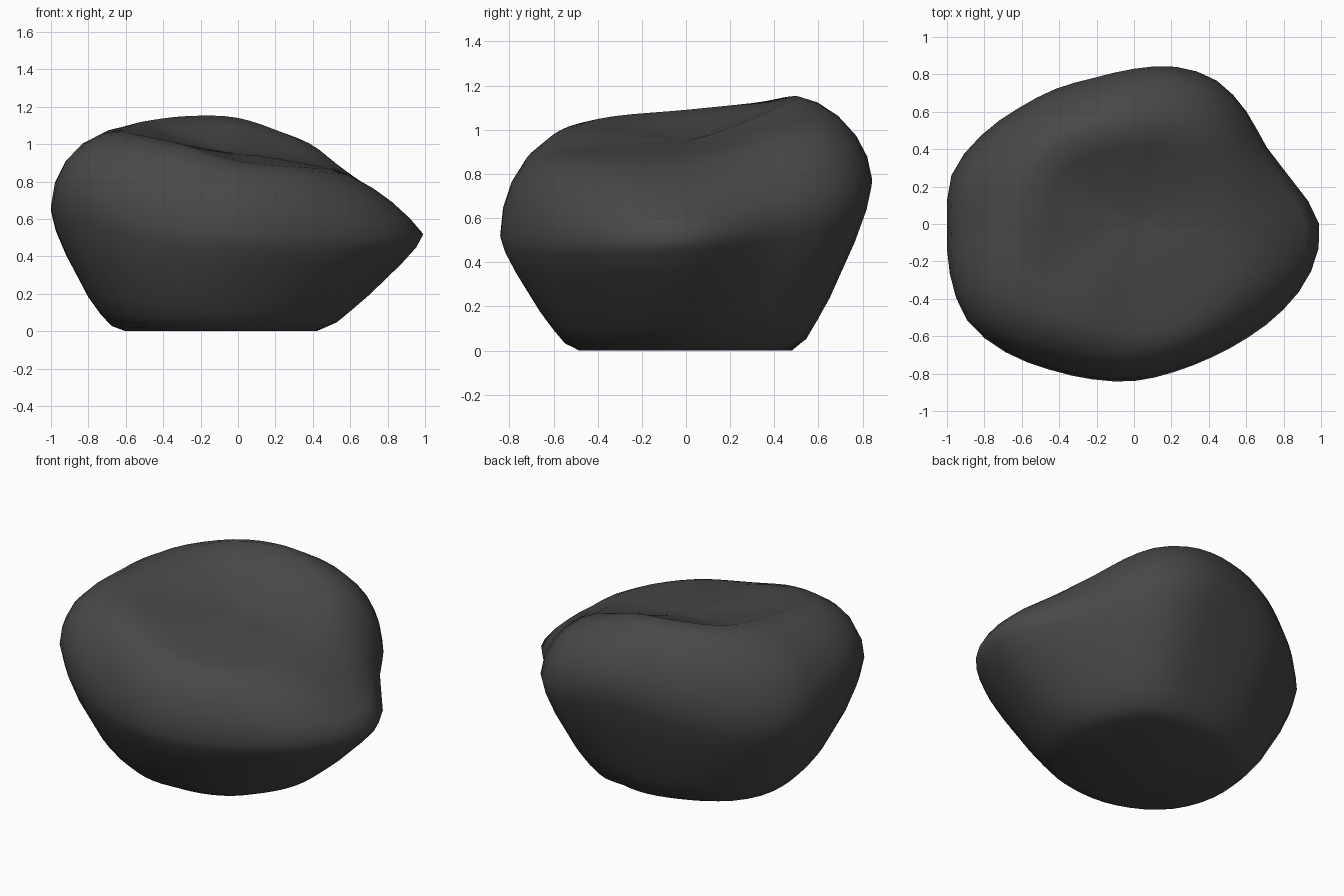
import bpy, bmesh, math

cube = bpy.data.objects.get("Cube")
if cube:
    bpy.data.objects.remove(cube, do_unlink=True)

SEGMENTS = 48

# Control values, evenly spaced counter-clockwise starting from +x
girth = [.99, .88, .82, .85, .885, .87, .83, .81, .835, .875, .945, 1.01,
         1.0, 1.02, 1.03, .97, .90, .86, .84, .82, .825, .86, .92, .98]
girth_z = [.52, .59, .68, .79, .72, .63, .65, .71, .57, .51, .5, .5]
foot = [.42, .44, .47, .48, .5, .57, .6, .57, .52, .48, .46, .43]
rim = [.49, .5, .53, .51, .54, .59, .58, .67, .6, .58, .58, .53]
rim_z = [.88, .94, 1.05, 1.14, 1.15, 1.12, 1.09, 1.06, 1.0, .91, .88, .87]
shoulder = [.35, .7, 1, .85, .9, .9, .95, 1.05, 1, 1, .95, .8]
belly = [.95, 1.1, 1.2, 1.05, 1.15, 1.25, 1.25, 1.4, 1.25, 1, 1, 1]
CENTRE_Z = .95


def around(values, turn):
    """Smooth periodic interpolation of the values, turn runs 0 to 1."""
    n = len(values)
    i = math.floor(turn * n)
    t = turn * n - i
    a, b, c, d = (values[(i + k) % n] for k in (-1, 0, 1, 2))
    return b + .5 * t * (c - a + t * (2*a - 5*b + 4*c - d + t * (3*(b - c) + d - a)))


def profile(turn):
    """Radius and height pairs from the foot, over the girth and rim, inwards."""
    rf, rg, rr = (around(v, turn) for v in (foot, girth, rim))
    zg, zr = around(girth_z, turn), around(rim_z, turn)
    full, low = around(shoulder, turn), around(belly, turn)
    lower = [(0, 0), (.19, .08), (.34, .21), (.5, .36), (.8, .69), (.94, .87)]
    points = [(rf + (rg - rf) * a, zg * b ** low) for a, b in lower]
    # Shoulder: between a straight slope and a full quarter round
    for k in range(6):
        t = k / 5
        out = full * math.cos(t * math.pi / 2) + (1 - full) * (1 - t)
        up = full * math.sin(t * math.pi / 2) + (1 - full) * t
        points.append((rr + (rg - rr) * out, zg + (zr - zg) * up))
    for s in (.8, .6, .4, .2):
        points.append((rr * s, CENTRE_Z + (zr - CENTRE_Z) * s ** 1.3))
    return points


# Boulder: lofted rings with a flat underside
bm = bmesh.new()
columns = []
for j in range(SEGMENTS):
    turn = j / SEGMENTS
    c, s = math.cos(turn * math.tau), math.sin(turn * math.tau)
    columns.append([bm.verts.new((r * c, r * s, z)) for r, z in profile(turn)])
centre = bm.verts.new((0, 0, CENTRE_Z))
for j, left in enumerate(columns):
    right = columns[(j + 1) % SEGMENTS]
    for k in range(len(left) - 1):
        bm.faces.new((left[k], right[k], right[k + 1], left[k + 1]))
    bm.faces.new((left[-1], right[-1], centre))
bm.faces.new([col[0] for col in reversed(columns)])
bmesh.ops.recalc_face_normals(bm, faces=bm.faces)

mesh = bpy.data.meshes.new("boulder")
bm.to_mesh(mesh)
bm.free()
boulder = bpy.data.objects.new("boulder", mesh)
bpy.context.collection.objects.link(boulder)

# Dark stone colour
stone = bpy.data.materials.new("dark_stone")
stone.use_nodes = True
colour = (.065, .065, .065, 1)
stone.diffuse_color = colour
stone.node_tree.nodes["Principled BSDF"].inputs["Base Color"].default_value = colour
mesh.materials.append(stone)

bpy.ops.object.select_all(action='DESELECT')
boulder.select_set(True)
bpy.context.view_layer.objects.active = boulder
bpy.ops.object.shade_smooth_by_angle(angle=math.radians(70))
